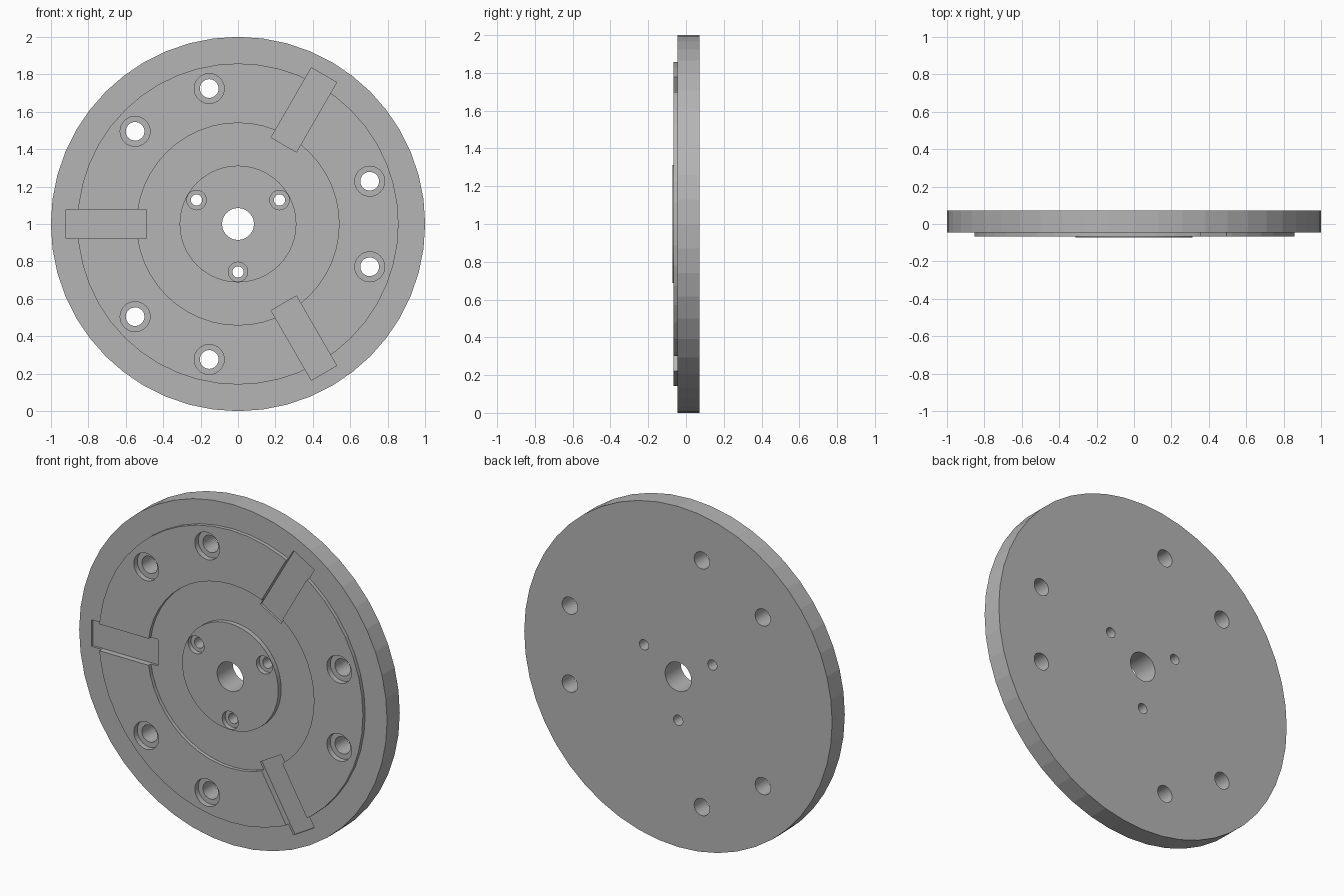
import bpy, bmesh
from math import cos, sin, tau, radians
from mathutils import Matrix, Vector

old = bpy.data.objects.get("Cube")
if old:
    bpy.data.objects.remove(old, do_unlink=True)

metal = bpy.data.materials.new("grey metal")
metal.use_nodes = True
metal.diffuse_color = (0.46, 0.46, 0.46, 1)
metal.node_tree.nodes["Principled BSDF"].inputs["Base Color"].default_value = (0.46, 0.46, 0.46, 1)

CENTRE = Vector((0, 0, 1))
BACK, FACE, RING, HUB = 0.0725, -0.045, -0.0665, -0.0725
SLOT_FLOOR = -0.032


def lathe(bm, profile, steps, closed, centre=CENTRE):
    """Turn a (radius, y) profile about the y axis through centre."""
    verts = [bm.verts.new(centre + Vector((r, y, 0))) for r, y in profile]
    pairs = list(zip(verts, verts[1:]))
    if closed:
        pairs.append((verts[-1], verts[0]))
    edges = [bm.edges.new(p) for p in pairs]
    bmesh.ops.spin(bm, geom=verts + edges, cent=centre, axis=(0, 1, 0),
                   angle=tau, steps=steps, use_merge=False)


def finish(bm, name):
    bmesh.ops.remove_doubles(bm, verts=bm.verts, dist=1e-5)
    bmesh.ops.recalc_face_normals(bm, faces=bm.faces)
    mesh = bpy.data.meshes.new(name)
    bm.to_mesh(mesh)
    bm.free()
    mesh.materials.append(metal)
    obj = bpy.data.objects.new(name, mesh)
    bpy.context.collection.objects.link(obj)
    return obj


# Turned plate: bore, raised hub, low groove, raised ring, rim
bm = bmesh.new()
lathe(bm, [(0.085, BACK), (0.085, HUB), (0.312, HUB), (0.312, FACE),
           (0.54, FACE), (0.54, RING), (0.858, RING), (0.858, FACE),
           (1, FACE), (1, BACK)], 48, True)
plate = finish(bm, "face_plate")

# Stepped bolt hole cutters
bm = bmesh.new()


def bolt_hole(angle, distance, hole, bore, floor):
    a = radians(angle)
    c = CENTRE + Vector((cos(a), 0, sin(a))) * distance
    lathe(bm, [(0, -0.2), (bore, -0.2), (bore, floor), (hole, floor),
               (hole, 0.2), (0, 0.2)], 32, False, c)


for slot_angle in (60, 180, 300):
    for offset in (-42, 42):
        bolt_hole(slot_angle + offset, 0.74, 0.05, 0.08, RING + 0.032)
    bolt_hole(slot_angle - 30, 0.256, 0.03, 0.052, HUB + 0.028)
holes = finish(bm, "bolt_hole_cutter")

# Radial slot cutters
bm = bmesh.new()
for slot_angle in (60, 180, 300):
    place = (Matrix.Translation(CENTRE)
             @ Matrix.Rotation(-radians(slot_angle), 4, 'Y')
             @ Matrix.Translation((0.704, SLOT_FLOOR - 0.1, 0))
             @ Matrix.Diagonal((0.43, 0.2, 0.156, 1)))
    bmesh.ops.create_cube(bm, size=1, matrix=place)
slots = finish(bm, "slot_cutter")

# Cut the holes and slots, then drop the cutters
bpy.context.view_layer.objects.active = plate
for cutter in (holes, slots):
    mod = plate.modifiers.new(cutter.name, 'BOOLEAN')
    mod.operation = 'DIFFERENCE'
    mod.solver = 'EXACT'
    mod.object = cutter
    cutter.hide_render = True
    bpy.ops.object.modifier_apply(modifier=mod.name)
for cutter in (holes, slots):
    bpy.data.objects.remove(cutter, do_unlink=True)
